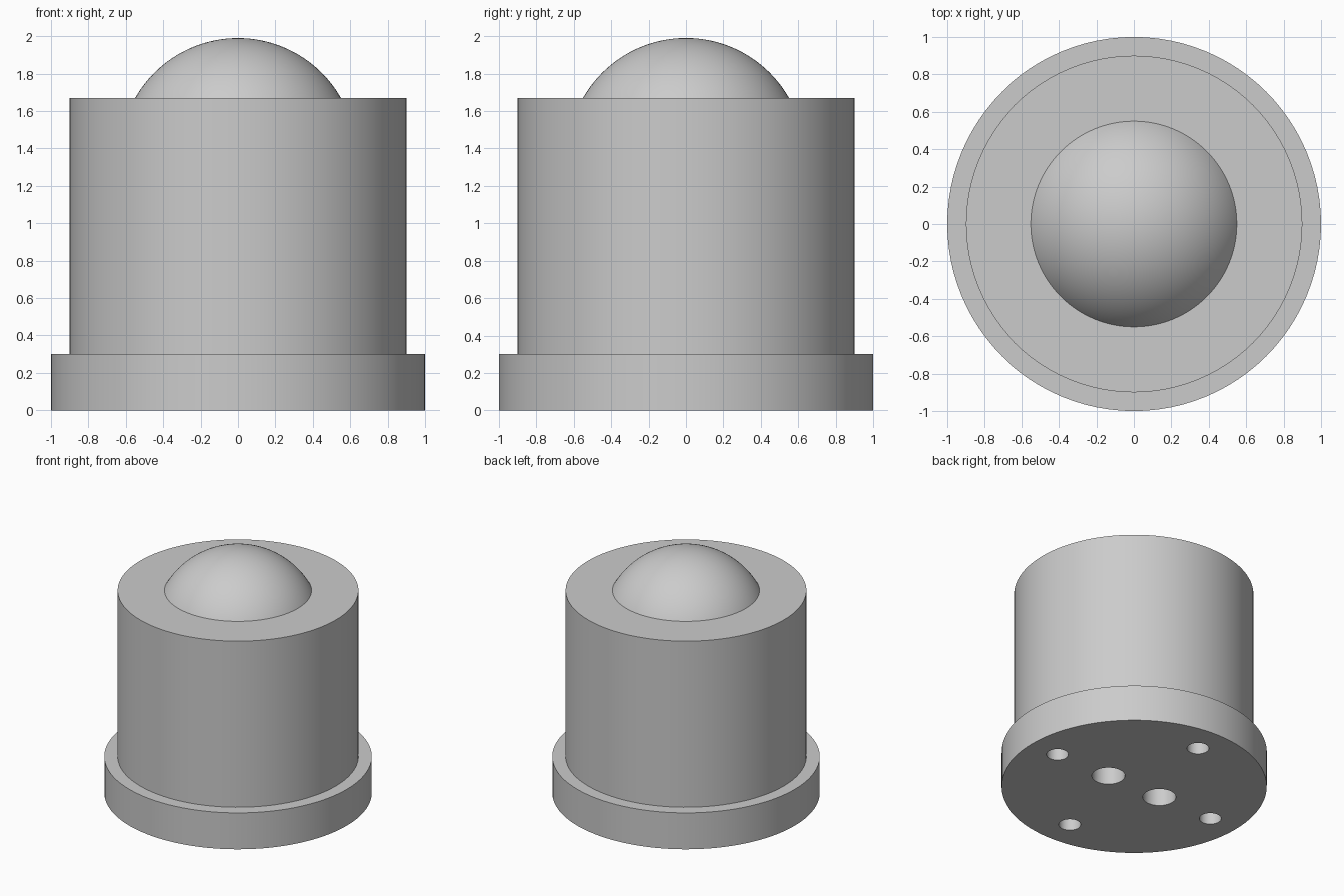
import bpy
from math import radians, cos, sin

cube = bpy.data.objects.get("Cube")
if cube:
    bpy.data.objects.remove(cube, do_unlink=True)

# Single plain steel colour
steel = bpy.data.materials.new("steel grey")
steel.use_nodes = True
STEEL = (0.6, 0.6, 0.6, 1)
steel.diffuse_color = STEEL
steel.node_tree.nodes["Principled BSDF"].inputs["Base Color"].default_value = STEEL

BASE_TOP, BODY_TOP = 0.30, 1.67
BALL_RADIUS, BALL_TOP = 0.633, 1.99


def finish(obj, name):
    """Name, colour and smooth an object, keeping its rims sharp."""
    obj.name = obj.data.name = name
    obj.data.materials.clear()
    obj.data.materials.append(steel)
    bpy.ops.object.select_all(action='DESELECT')
    obj.select_set(True)
    bpy.context.view_layer.objects.active = obj
    bpy.ops.object.shade_smooth_by_angle(angle=radians(30))


def cylinder(radius, z0, z1, x=0, y=0, sides=96):
    bpy.ops.mesh.primitive_cylinder_add(vertices=sides, radius=radius, depth=z1 - z0,
                                        location=(x, y, (z0 + z1) / 2))
    return bpy.context.object


def drill(target, radius, x, y):
    """Cut a round hole up through the base flange."""
    cutter = cylinder(radius, -0.1, BASE_TOP + 0.1, x, y, sides=32)
    cutter.hide_render = True
    cut = target.modifiers.new("hole", 'BOOLEAN')
    cut.operation = 'DIFFERENCE'
    cut.solver = 'EXACT'
    cut.object = cutter
    bpy.context.view_layer.objects.active = target
    bpy.ops.object.modifier_apply(modifier=cut.name)
    bpy.data.objects.remove(cutter, do_unlink=True)


# Base flange: four outer screw holes and two larger inner holes
base = cylinder(1.0, 0, BASE_TOP)
for i in range(4):
    a = radians(90 * i)
    drill(base, 0.083, 0.75 * cos(a), 0.75 * sin(a))
for side in (-1, 1):
    drill(base, 0.125, 0.25 * side, 0)
finish(base, "base_flange")

# Housing
finish(cylinder(0.9, BASE_TOP, BODY_TOP), "housing")

# Ball seated in the housing
bpy.ops.mesh.primitive_uv_sphere_add(segments=96, ring_count=64, radius=BALL_RADIUS,
                                     location=(0, 0, BALL_TOP - BALL_RADIUS))
finish(bpy.context.object, "ball")
